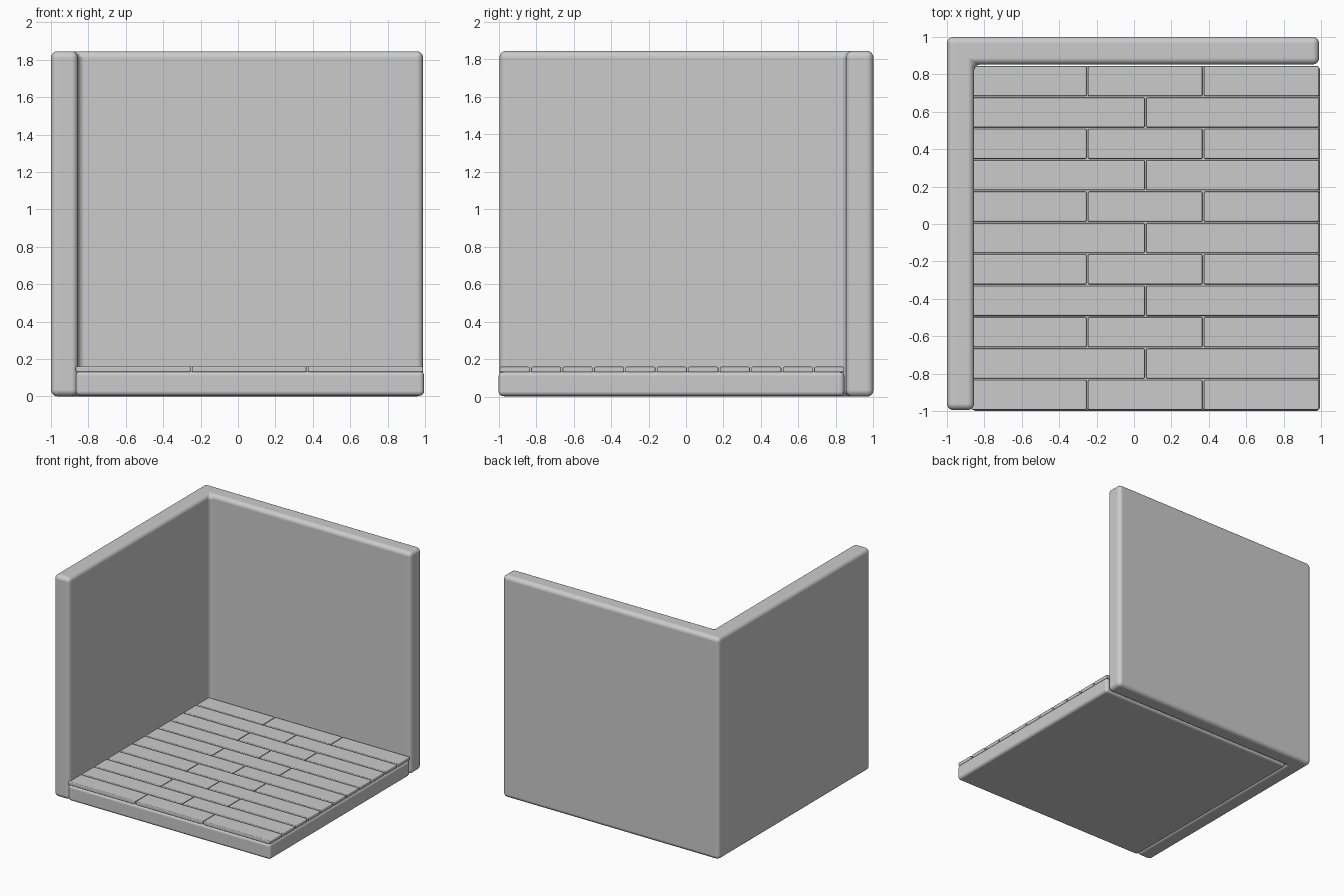
import bpy, bmesh

if "Cube" in bpy.data.objects:
    bpy.data.objects.remove(bpy.data.objects["Cube"])


def extrude_outline(name, outline, z0, z1, radius, segments):
    """Extrude a closed xy outline from z0 to z1 and round its edges."""
    bm = bmesh.new()
    face = bm.faces.new([bm.verts.new((x, y, z0)) for x, y in outline])
    top = bmesh.ops.extrude_face_region(bm, geom=[face])["geom"]
    for v in top:
        if isinstance(v, bmesh.types.BMVert):
            v.co.z = z1
    bmesh.ops.recalc_face_normals(bm, faces=bm.faces[:])
    mesh = bpy.data.meshes.new(name)
    bm.to_mesh(mesh)
    bm.free()
    obj = bpy.data.objects.new(name, mesh)
    bpy.context.collection.objects.link(obj)
    bevel = obj.modifiers.new("rounded_edges", "BEVEL")
    bevel.width = radius
    bevel.segments = segments
    bevel.limit_method = "ANGLE"
    bevel.harden_normals = True
    mesh.polygons.foreach_set("use_smooth", [True] * len(mesh.polygons))
    return obj


def box(name, x0, x1, y0, y1, z0, z1, radius, segments):
    return extrude_outline(name, [(x0, y0), (x1, y0), (x1, y1), (x0, y1)],
                           z0, z1, radius, segments)


# L-shaped pair of walls
extrude_outline("walls", [(-1, -0.995), (-0.855, -0.995), (-0.855, 0.853),
                          (0.99, 0.853), (0.99, 1), (-1, 1)],
                0, 1.845, 0.035, 5)

# Floor slab
box("floor_slab", -0.868, 0.995, -1, 0.845, 0.003, 0.135, 0.025, 4)

# Floor boards: rows alternate between three short and two long boards
LEFT, RIGHT, BACK, FRONT = -0.872, 0.993, 0.848, -0.998
ROWS, GAP = 11, 0.004
pitch = (BACK - FRONT) / ROWS
for row in range(ROWS):
    y1 = BACK - row * pitch
    cuts = [LEFT, 0.062, RIGHT] if row % 2 else [LEFT, -0.25, 0.37, RIGHT]
    for i, (a, b) in enumerate(zip(cuts, cuts[1:])):
        box(f"floor_board_{row + 1}_{i + 1}", a + GAP, b - GAP,
            y1 - pitch + GAP, y1 - GAP, 0.13, 0.16, 0.007, 2)
